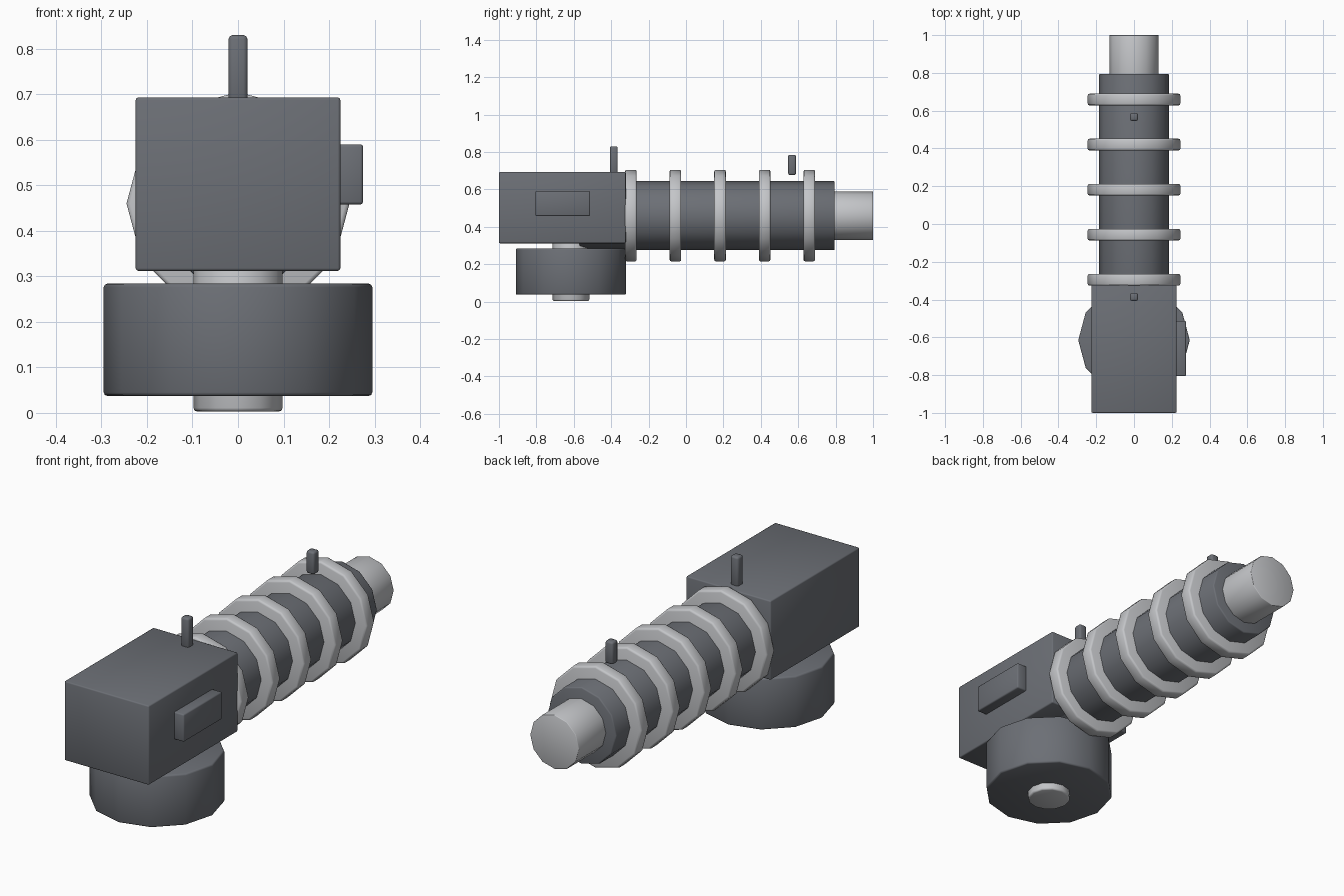
import bpy
import math

cube = bpy.data.objects.get("Cube")
if cube:
    bpy.data.objects.remove(cube, do_unlink=True)


def make_material(name, color):
    mat = bpy.data.materials.new(name)
    mat.use_nodes = True
    mat.diffuse_color = color
    bsdf = next(n for n in mat.node_tree.nodes if n.type == 'BSDF_PRINCIPLED')
    bsdf.inputs["Base Color"].default_value = color
    return mat


DARK = make_material("dark steel", (0.15, 0.16, 0.18, 1))
LIGHT = make_material("light steel", (0.55, 0.56, 0.58, 1))
AXIS_Z = 0.46   # height of the barrel axis
DRUM_Y = -0.615


def finish(name, mat, bevel):
    """Name the active object, colour it and soften its rim edges."""
    obj = bpy.context.object
    obj.name = name
    obj.data.materials.append(mat)
    bpy.ops.object.transform_apply(location=False, rotation=True, scale=True)
    mod = obj.modifiers.new("Soft edges", 'BEVEL')
    mod.width = bevel
    mod.segments = 2
    mod.limit_method = 'ANGLE'
    mod.angle_limit = math.radians(60)
    bpy.ops.object.modifier_apply(modifier=mod.name)
    bpy.ops.object.shade_smooth_by_angle(angle=math.radians(50))
    return obj


def box(name, mat, low, high, bevel=0.006):
    centre = [(a + b) / 2 for a, b in zip(low, high)]
    bpy.ops.mesh.primitive_cube_add(size=1, location=centre)
    bpy.context.object.scale = [b - a for a, b in zip(low, high)]
    return finish(name, mat, bevel)


def upright(name, mat, radius, z0, z1, bevel=0.008):
    bpy.ops.mesh.primitive_cylinder_add(
        vertices=12, radius=radius, depth=z1 - z0,
        location=(0, DRUM_Y, (z0 + z1) / 2))
    return finish(name, mat, bevel)


def lengthwise(name, mat, radius, y0, y1, sides=12, bevel=0.006):
    bpy.ops.mesh.primitive_cylinder_add(
        vertices=sides, radius=radius, depth=y1 - y0,
        location=(0, (y0 + y1) / 2, AXIS_Z), rotation=(math.pi / 2, 0, 0))
    return finish(name, mat, bevel)


# Housing with its side plate
box("housing", DARK, (-0.225, -1, 0.312), (0.225, -0.322, 0.693))
box("side_plate", DARK, (0.21, -0.805, 0.458), (0.275, -0.513, 0.59))

# Drum below the housing, on a light spindle
upright("drum", DARK, 0.295, 0.037, 0.284)
upright("spindle", LIGHT, 0.098, 0.003, 0.33)

# Barrel, its inner rod and the raised rings
lengthwise("barrel", DARK, 0.185, -0.57, 0.795)
lengthwise("inner_rod", LIGHT, 0.13, 0.7, 1.0, bevel=0.003)
for i in range(5):
    y = -0.295 + i * 0.2385
    lengthwise(f"ring_{i + 1}", LIGHT, 0.245, y - 0.031, y + 0.031, bevel=0.009)

# Front and rear sights
for name, y, z0, z1 in (("rear_sight", -0.386, 0.68, 0.83),
                        ("front_sight", 0.567, 0.677, 0.785)):
    box(name, DARK, (-0.021, y - 0.021, z0), (0.021, y + 0.021, z1), 0.009)
